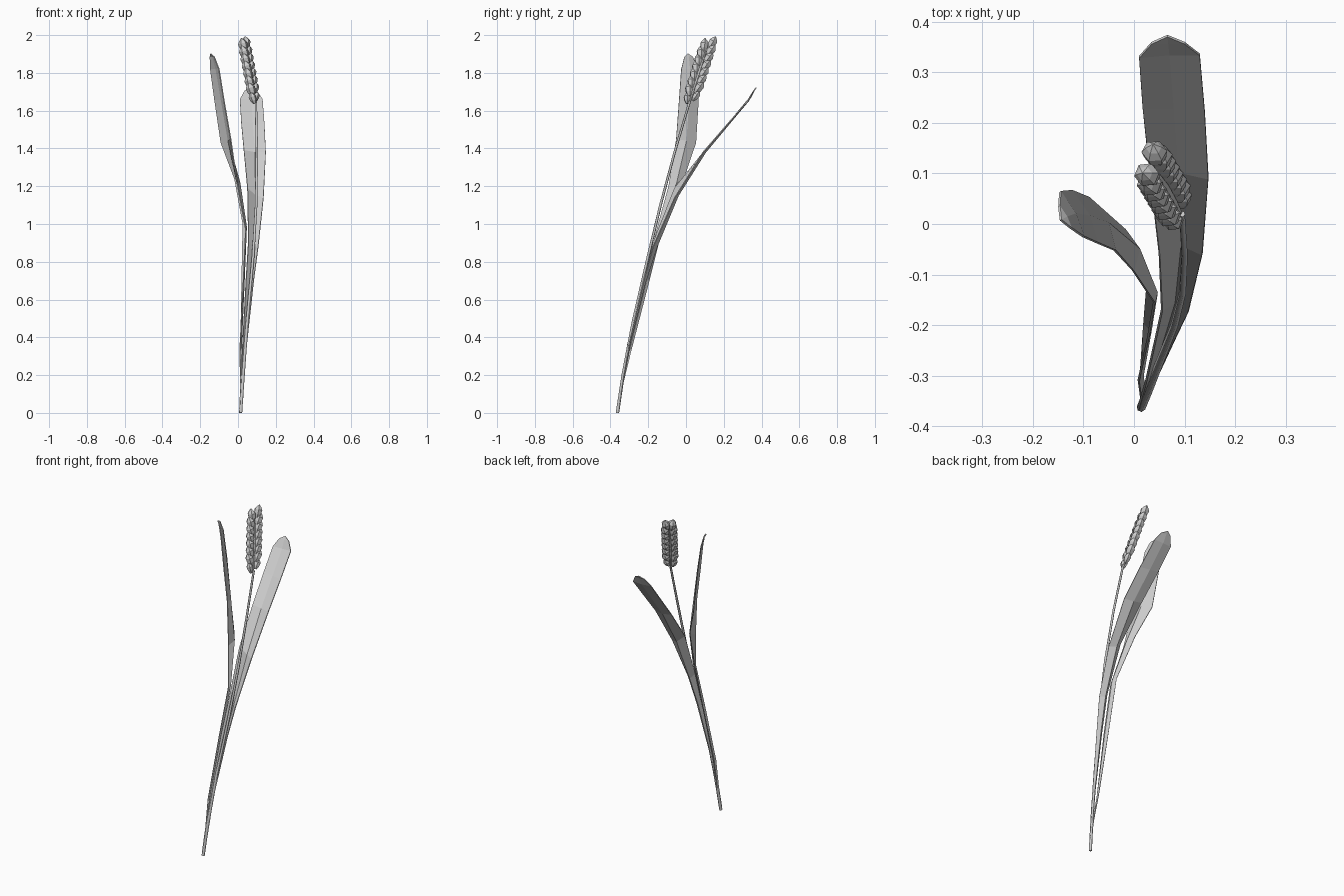
import bpy, math
from mathutils import Vector

if "Cube" in bpy.data.objects:
    bpy.data.objects.remove(bpy.data.objects["Cube"])


def add_mesh(name, verts, faces, smooth=False):
    me = bpy.data.meshes.new(name)
    me.from_pydata(verts, [], faces)
    me.update()
    for p in me.polygons:
        p.use_smooth = smooth
    ob = bpy.data.objects.new(name, me)
    bpy.context.collection.objects.link(ob)
    return ob


def leaf(name, left, right, folds, fold_dir, tip, thick=0.005):
    """Folded blade lofted between two edge lines, closed by a tip point."""
    verts, faces = [], []
    for a, b, f in zip(left, right, folds):
        a, b = Vector(a), Vector(b)
        verts += [a, (a + b) / 2 + Vector(fold_dir) * f, b]
    n = len(left)
    for i in range(n - 1):
        for j in range(2):
            k = 3 * i + j
            faces.append((k, k + 1, k + 4, k + 3))
    verts.append(Vector(tip))
    k = 3 * (n - 1)
    faces += [(k, k + 1, 3 * n), (k + 1, k + 2, 3 * n)]
    ob = add_mesh(name, verts, faces)
    mod = ob.modifiers.new("thickness", "SOLIDIFY")
    mod.thickness = thick
    mod.offset = 0


# Stem: thin tapered tube
cu = bpy.data.curves.new("stem", "CURVE")
cu.dimensions = "3D"
cu.bevel_depth = 0.009
cu.bevel_resolution = 1
cu.use_fill_caps = True
path = [(0.014, -0.363, 0.0), (0.027, -0.333, 0.2), (0.048, -0.28, 0.48),
        (0.08, -0.2, 0.83), (0.096, -0.135, 1.1), (0.1, -0.06, 1.38),
        (0.095, 0.02, 1.65)]
sp = cu.splines.new("POLY")
sp.points.add(len(path) - 1)
for i, (pt, co) in enumerate(zip(sp.points, path)):
    pt.co = (*co, 1)
    pt.radius = 1.0 - 0.3 * i / (len(path) - 1)
bpy.context.collection.objects.link(bpy.data.objects.new("stem", cu))

# Broad leaf leaning backwards
leaf("broad_leaf",
     [(0.008, -0.366, 0.02), (0.024, -0.31, 0.36), (0.042, -0.23, 0.7),
      (0.055, -0.17, 0.91), (0.05, -0.06, 1.19), (0.031, 0.1, 1.39),
      (0.017, 0.23, 1.54), (0.01, 0.33, 1.66), (0.035, 0.358, 1.705)],
     [(0.022, -0.36, 0.02), (0.046, -0.305, 0.36), (0.083, -0.225, 0.7),
      (0.107, -0.175, 0.88), (0.135, -0.06, 1.14), (0.147, 0.09, 1.38),
      (0.14, 0.22, 1.53), (0.13, 0.335, 1.66), (0.1, 0.358, 1.705)],
     [0.004, 0.01, 0.016, 0.024, 0.024, 0.01, 0.006, 0.004, 0.002],
     (0, 0.8, -0.6), (0.066, 0.372, 1.722))

# Narrow leaf bending to the left
leaf("narrow_leaf",
     [(0.015, -0.355, 0.08), (0.009, -0.31, 0.33), (0.028, -0.225, 0.7),
      (0.04, -0.155, 0.97), (-0.002, -0.092, 1.2), (-0.038, -0.052, 1.45),
      (-0.073, -0.037, 1.65), (-0.1, -0.025, 1.82), (-0.125, -0.008, 1.885)],
     [(0.026, -0.35, 0.08), (0.014, -0.29, 0.33), (0.02, -0.195, 0.7),
      (0.026, -0.12, 1.0), (-0.018, -0.012, 1.24), (-0.09, 0.052, 1.43),
      (-0.124, 0.066, 1.66), (-0.146, 0.064, 1.82), (-0.148, 0.035, 1.885)],
     [0.003, 0.006, 0.01, 0.013, 0.022, 0.014, 0.011, 0.007, 0.003],
     (0.9, 0.1, 0.0), (-0.145, 0.008, 1.902))

# Ear frame: axis, sideways direction of the two rows, and depth
start, end = Vector((0.093, 0.018, 1.635)), Vector((0.03, 0.125, 1.975))
length = (end - start).length
axis = (end - start).normalized()
side = Vector((0.38, 0.92, 0))
side = (side - axis * side.dot(axis)).normalized()
depth = axis.cross(side)

# Grain: faceted spindle with blunt base and pointed tip
SIDES = 6
PROFILE = [(0.0, 0.4), (0.3, 0.85), (0.62, 1.0), (0.82, 0.62), (1.0, 0.05)]


def grain(verts, faces, base, direction, size, w, d):
    across = depth.cross(direction).normalized()
    o = len(verts)
    for t, r in PROFILE:
        for s in range(SIDES):
            a = 2 * math.pi * s / SIDES
            verts.append(base + direction * size * t
                         + across * (w * r * math.cos(a))
                         + depth * (d * r * math.sin(a)))
    for i in range(len(PROFILE) - 1):
        for s in range(SIDES):
            s2 = (s + 1) % SIDES
            k = o + i * SIDES
            faces.append((k + s, k + s2, k + SIDES + s2, k + SIDES + s))
    faces.append(tuple(o + s for s in reversed(range(SIDES))))
    last = o + (len(PROFILE) - 1) * SIDES
    faces.append(tuple(last + s for s in range(SIDES)))


# Two rows of overlapping grains, the topmost ones closing towards the tip
COUNT = 8
for name, sign, shift in (("grain_row_front", -1, 0.0), ("grain_row_back", 1, 0.022)):
    verts, faces = [], []
    for i in range(COUNT):
        k = 0.8 if i == 0 else 1.0
        tilt = 0.36 if i < COUNT - 1 else 0.2
        base = start + axis * ((length - 0.073) * i / (COUNT - 1) + shift) \
            + side * (sign * 0.013)
        direction = (axis + side * (sign * tilt)).normalized()
        grain(verts, faces, base, direction, 0.078 * k, 0.024 * k, 0.026 * k)
    add_mesh(name, verts, faces, smooth=False)

# Thin core joining the grains
verts, faces = [], []
grain(verts, faces, start - axis * 0.01, axis, length * 0.9, 0.01, 0.009)
add_mesh("ear_core", verts, faces, smooth=False)
